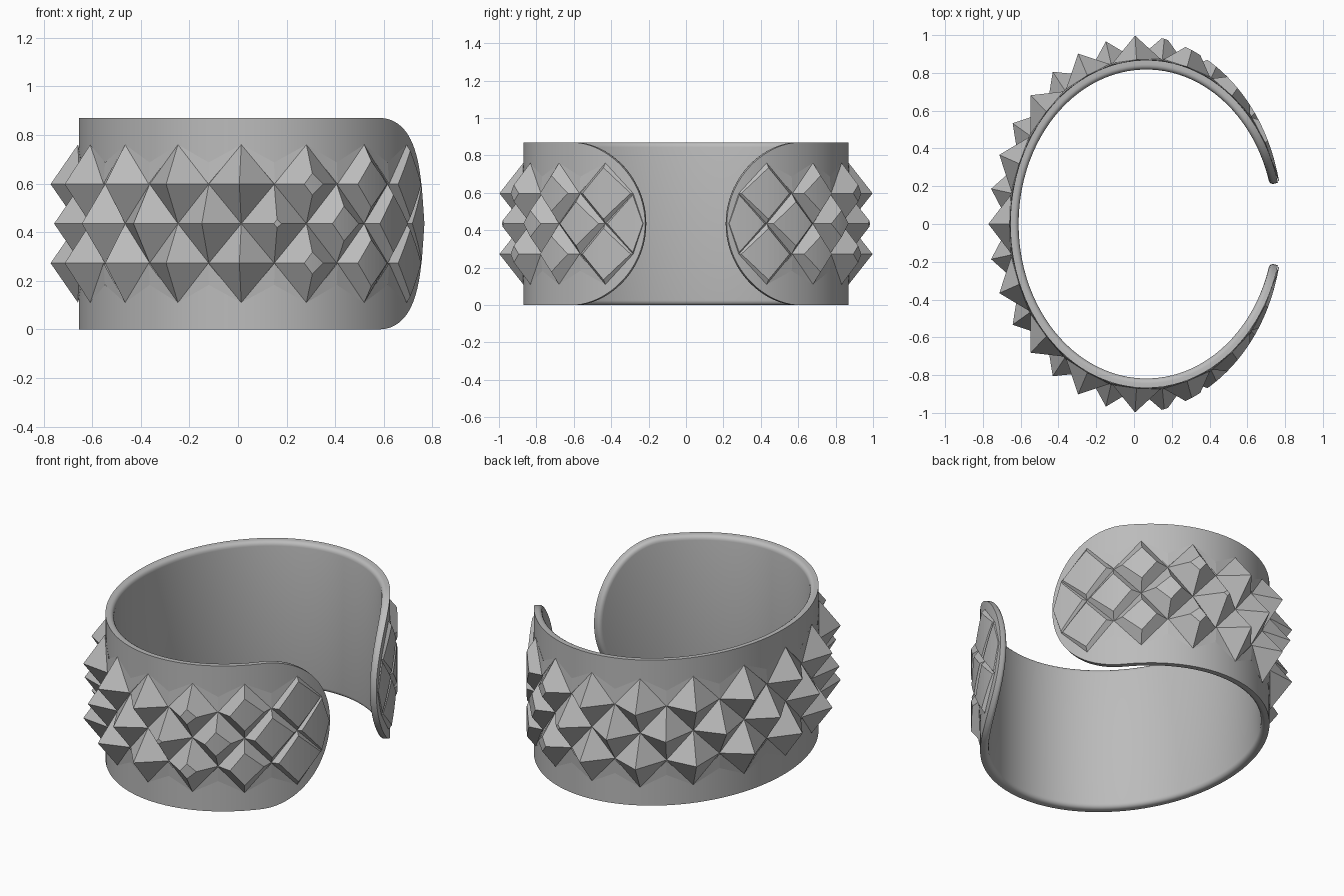
import bpy, bmesh
from math import sin, cos, pi, radians, copysign

if "Cube" in bpy.data.objects:
    bpy.data.objects.remove(bpy.data.objects["Cube"])

CX, A, B = 0.065, 0.72, 0.868      # oval centre and radii
HALF, MID = 0.435, 0.435           # half height and middle height
STEP = radians(10.74)              # angle of one pattern step
ARC = 0.157                        # arc length of one step near the ends
K_END = 15.4                       # steps from the back to each tip
ROW = 0.1625                       # height of one pattern step
PEAK, FOOT = 0.132, 0.004          # stud height and base lift

metal = bpy.data.materials.new("grey_metal")
metal.use_nodes = True
colour = (0.5, 0.5, 0.5, 1)
metal.diffuse_color = colour
metal.node_tree.nodes["Principled BSDF"].inputs["Base Color"].default_value = colour


def place(k, z, h):
    """Point k steps around the oval, z from mid height, h out from the band."""
    a = pi - k * STEP
    return (CX + (A + 0.88 * h) * cos(a), (B + h) * sin(a), MID + z)


def make_object(name, bm):
    bmesh.ops.recalc_face_normals(bm, faces=bm.faces)
    mesh = bpy.data.meshes.new(name)
    bm.to_mesh(mesh)
    bm.free()
    mesh.materials.append(metal)
    ob = bpy.data.objects.new(name, mesh)
    bpy.context.collection.objects.link(ob)
    return ob


# Band: a cross-section swept round the oval, with half-round ends
FIL = 0.026
section = [(0, 0), (0, -0.024)]
section += [(FIL * (1 - cos(t * pi / 8)), -0.024 - FIL * sin(t * pi / 8)) for t in range(1, 5)]
k_round = K_END - HALF / ARC
stations = [(k_round, i * pi / 48) for i in range(25)]
straight = 80
stations += [(k_round * (1 - 2 * i / straight), pi / 2) for i in range(1, straight)]
stations += [(-k_round, i * pi / 48) for i in range(24, -1, -1)]

bm = bmesh.new()
loops = []
for k, t in stations:
    half = []
    for d, h in section:
        reach = HALF - d
        half.append((k + copysign(reach * cos(t) / ARC, k), reach * sin(t), h))
    ring = half + [(kk, -z, h) for kk, z, h in reversed(half)]
    loops.append([bm.verts.new(place(*p)) for p in ring])
for r, s in zip(loops, loops[1:]):
    n = len(r)
    for i in range(n):
        j = (i + 1) % n
        bm.faces.new((r[i], r[j], s[j], s[i]))
bmesh.ops.remove_doubles(bm, verts=bm.verts, dist=0.0002)
bmesh.ops.dissolve_degenerate(bm, edges=bm.edges, dist=0.0001)
band = make_object("cuff_band", bm)
bpy.context.view_layer.objects.active = band
band.select_set(True)
bpy.ops.object.shade_smooth_by_angle(angle=radians(35))
band.select_set(False)


# Studs: four-sided pyramids cut off by a surface that sinks toward the ends
def limit(k):
    angle = 180 - abs(k) * 10.74
    return 0.007 + 0.111 * (max(angle - 12, 0) / 71) ** 1.35


def cut_point(k, z, ck, cz):
    """Where the edge from corner (ck, cz) to the apex (k, z) is cut."""
    lo, hi = 0.0, 1.0
    for _ in range(30):
        t = (lo + hi) / 2
        kk = ck + (k - ck) * t
        if FOOT + t * (PEAK - FOOT) < limit(kk):
            lo = t
        else:
            hi = t
    return (ck + (k - ck) * lo, cz + (z - cz) * lo)


def stud(bm, k, z):
    tip = K_END - 0.05
    corners = [(max(-tip, k - 1), z), (k, z + ROW), (min(tip, k + 1), z), (k, z - ROW)]
    base = [bm.verts.new(place(*c, FOOT)) for c in corners]
    bm.faces.new(base)
    if limit(k) >= PEAK:
        apex = bm.verts.new(place(k, z, PEAK))
        for i in range(4):
            bm.faces.new((base[i], base[(i + 1) % 4], apex))
        return
    # rim of the cut top, with extra points so that it follows the curve
    cuts = [cut_point(k, z, *c) for c in corners]
    parts = 4
    rim = []
    for i in range(4):
        (k0, z0), (k1, z1) = cuts[i], cuts[(i + 1) % 4]
        for j in range(parts):
            f = j / parts
            kk = k0 + (k1 - k0) * f
            rim.append(bm.verts.new(place(kk, z0 + (z1 - z0) * f, limit(kk))))
    n = len(rim)
    for i in range(4):
        edge = [rim[(i * parts + j) % n] for j in range(parts + 1)]
        bm.faces.new([base[(i + 1) % 4], base[i]] + edge)
    # cut top as upright strips
    for i in range(2 * parts):
        strip = [rim[i], rim[i + 1], rim[(n - i - 1) % n], rim[(n - i) % n]]
        bm.faces.new(list(dict.fromkeys(strip)))


bm = bmesh.new()
for k in range(-15, 16):
    if k % 2:
        stud(bm, k, 0)
    else:
        stud(bm, k, ROW)
        stud(bm, k, -ROW)
make_object("pyramid_studs", bm)

# Small gussets between the studs along the upper and lower edges
bm = bmesh.new()
for k in range(-13, 14, 2):
    for side in (1, -1):
        for step in (1, -1):
            points = [(k + step, 2 * ROW, FOOT), (k, ROW, min(0.012, limit(k))),
                      (k, 1.55 * ROW, FOOT), (k, 1.3 * ROW, -0.02)]
            v = [bm.verts.new(place(a, z * side, h)) for a, z, h in points]
            for i in range(4):
                bm.faces.new([v[j] for j in range(4) if j != i])
make_object("edge_gussets", bm)
